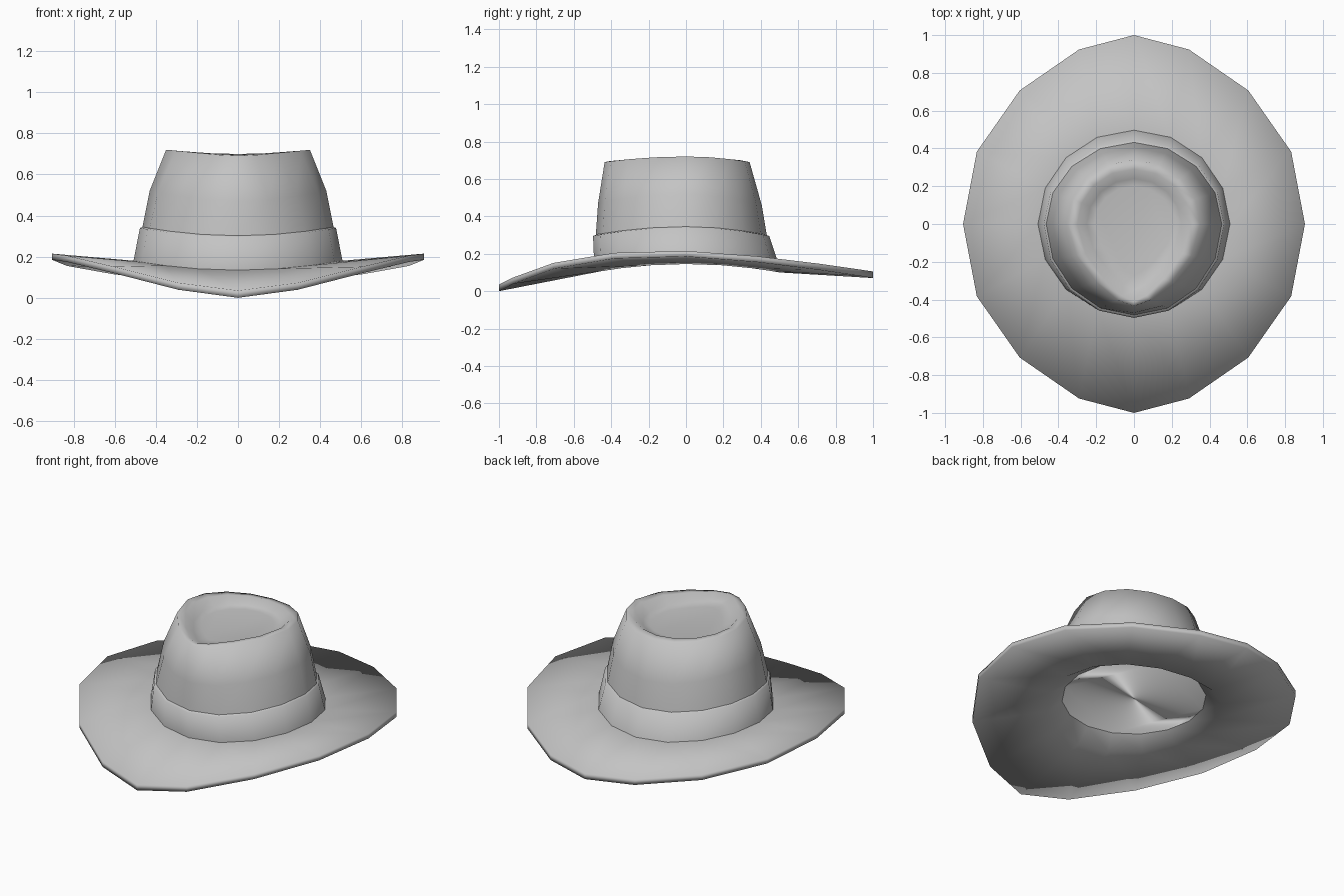
import bpy, bmesh, math

cube = bpy.data.objects.get("Cube")
if cube:
    bpy.data.objects.remove(cube, do_unlink=True)

SIDES = 16

felt = bpy.data.materials.new("grey_felt")
felt.use_nodes = True
GREY = (0.55, 0.55, 0.55, 1)
felt.diffuse_color = GREY
bsdf = felt.node_tree.nodes["Principled BSDF"]
bsdf.inputs["Base Color"].default_value = GREY
bsdf.inputs["Roughness"].default_value = 0.9


def ring(bm, rx, front, back, z_side, z_front, z_back, pinch=(0, 0), dip=(2, 2), taper=2):
    """Egg-shaped loop that dips and narrows towards the front and back."""
    verts = []
    for i in range(SIDES):
        t = math.tau * i / SIDES
        c = abs(math.cos(t))
        if math.cos(t) > 0:
            y, z_end, narrow, power = -front * c, z_front, pinch[0], dip[0]
        else:
            y, z_end, narrow, power = back * c, z_back, pinch[1], dip[1]
        x = rx * math.sin(t) * (1 - narrow * c ** taper)
        verts.append(bm.verts.new((x, y, z_side + (z_end - z_side) * c ** power)))
    return verts


def brim_ring(rx, length, z_side, z_front, z_back):
    """Outer brim loop: pointed ends, steep front droop, gentle back droop."""
    return (rx, length, length, z_side, z_front, z_back, (0.22, 0.22), (3, 1.4), 4)


def loft(name, rings, cap=False, closed=False):
    """Skin a list of rings into one smooth object."""
    bm = bmesh.new()
    loops = [ring(bm, *r) for r in rings]
    pairs = list(zip(loops, loops[1:]))
    if closed:
        pairs.append((loops[-1], loops[0]))
    for a, b in pairs:
        for i in range(SIDES):
            j = (i + 1) % SIDES
            bm.faces.new((a[i], a[j], b[j], b[i]))
    if cap:
        bm.faces.new(loops[-1])
    for face in bm.faces:
        face.smooth = True
    mesh = bpy.data.meshes.new(name)
    bm.to_mesh(mesh)
    bm.free()
    mesh.materials.append(felt)
    obj = bpy.data.objects.new(name, mesh)
    bpy.context.collection.objects.link(obj)
    return obj


# Brim: underside, soft rim edge, upper side
loft("brim", [
    (0.41, 0.41, 0.41, 0.19, 0.185, 0.185),
    (0.50, 0.49, 0.50, 0.145, 0.10, 0.10),
    brim_ring(0.905, 1, 0.185, 0, 0.07),
    brim_ring(0.905, 1, 0.215, 0.035, 0.105),
    (0.505, 0.487, 0.495, 0.18, 0.135, 0.14),
][::-1])

# Flat lining closing the head opening
loft("lining", [
    (0.41, 0.41, 0.41, 0.19, 0.185, 0.185),
    (0.2, 0.2, 0.2, 0.19, 0.19, 0.19),
][::-1][:1] + [(0.41, 0.41, 0.41, 0.19, 0.185, 0.185)], cap=True)

# Band wrapped around the foot of the crown
loft("hat_band", [
    (0.51, 0.49, 0.50, 0.172, 0.127, 0.13),
    (0.477, 0.497, 0.445, 0.34, 0.295, 0.295),
    (0.463, 0.48, 0.43, 0.345, 0.302, 0.30),
])

# Crown: walls, top rim and teardrop dent
loft("crown", [
    (0.465, 0.482, 0.432, 0.345, 0.302, 0.30),
    (0.43, 0.47, 0.405, 0.52, 0.47, 0.46, (0.12, 0)),
    (0.35, 0.435, 0.34, 0.72, 0.69, 0.69, (0.4, 0)),
    (0.30, 0.41, 0.29, 0.715, 0.695, 0.70, (0.5, 0)),
    (0.25, 0.35, 0.24, 0.67, 0.665, 0.665, (0.5, 0)),
    (0.21, 0.27, 0.20, 0.66, 0.66, 0.66, (0.5, 0)),
], cap=True)
